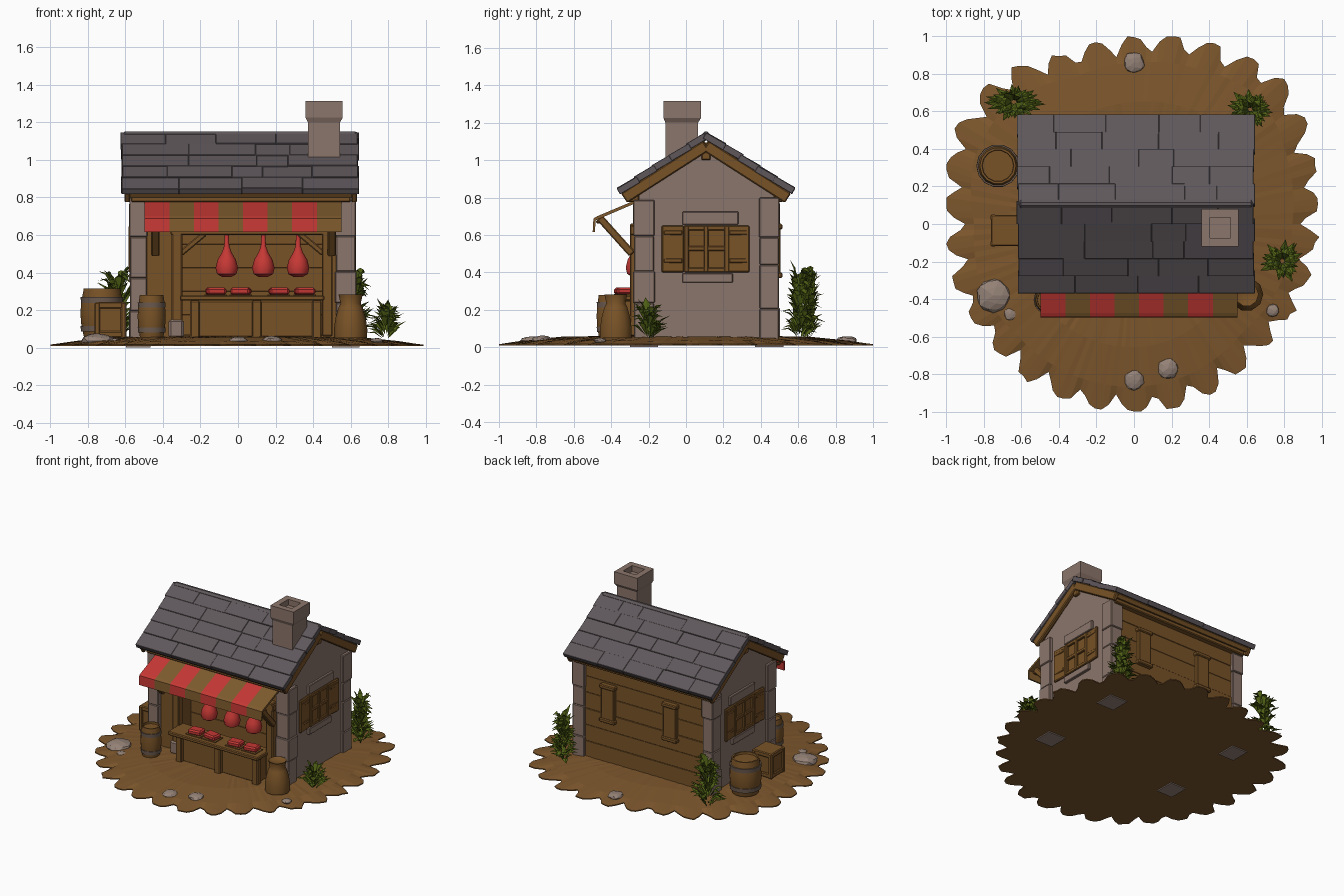
import bpy, bmesh, math, random
from mathutils import Matrix, Vector, Euler

random.seed(4)
if "Cube" in bpy.data.objects:
    bpy.data.objects.remove(bpy.data.objects["Cube"])


def material(name, rgb):
    m = bpy.data.materials.new(name)
    m.use_nodes = True
    m.diffuse_color = (*rgb, 1)
    m.node_tree.nodes["Principled BSDF"].inputs["Base Color"].default_value = (*rgb, 1)
    return m


EARTH = material("earth", (.205, .095, .026))
WOOD = material("wood", (.19, .086, .02))
SLATE = material("slate", (.115, .096, .105))
STONE = material("wall stone", (.26, .18, .147))
RED = material("red", (.56, .04, .035))
CANVAS = material("tan canvas", (.21, .105, .027))
LEAF = material("leaf green", (.085, .125, .008))
ROCK = material("rock", (.3, .225, .185))
IRON = material("hoop iron", (.15, .105, .08))
smooth_parts = []


def make(name, bm, mat, bevel=0):
    bmesh.ops.recalc_face_normals(bm, faces=bm.faces)
    me = bpy.data.meshes.new(name)
    bm.to_mesh(me)
    bm.free()
    me.materials.append(mat)
    ob = bpy.data.objects.new(name, me)
    bpy.context.scene.collection.objects.link(ob)
    if bevel:
        mod = ob.modifiers.new("bevel", 'BEVEL')
        mod.width, mod.segments = bevel, 1
    return ob


def box(name, c, s, mat, rot=(0, 0, 0), bevel=.006):
    bm = bmesh.new()
    m = Matrix.Translation(c) @ Euler(rot).to_matrix().to_4x4() @ Matrix.Diagonal((*s, 1))
    bmesh.ops.create_cube(bm, size=1, matrix=m)
    return make(name, bm, mat, bevel)


def span(name, x, y, z, mat, bevel=.006):
    r = (x, y, z)
    return box(name, [(a + b) / 2 for a, b in r], [b - a for a, b in r], mat, bevel=bevel)


def loft(name, rings, mat):
    """Closed skin through rings of equally many points, capped at both ends."""
    bm = bmesh.new()
    rings = [[bm.verts.new(p) for p in ring] for ring in rings]
    for a, b in zip(rings, rings[1:]):
        for j in range(len(a)):
            bm.faces.new((a[j], a[j - 1], b[j - 1], b[j]))
    bm.faces.new(rings[0])
    bm.faces.new(rings[-1])
    return make(name, bm, mat)


def prism(name, profile, x0, x1, mat):
    return loft(name, [[(x, y, z) for y, z in profile] for x in (x0, x1)], mat)


def lathe(name, profile, x, y, mat, steps=14):
    turns = [t * math.tau / steps for t in range(steps)]
    smooth_parts.append(loft(name, [[(x + r * math.cos(t), y + r * math.sin(t), z) for t in turns]
                                    for r, z in profile], mat))


# Ground: low mound with a scalloped rim
radii = [.98, 1.03, 1.11, 1.04, 1.0, .98, 1.08, 1.07, .99, 1.02, 1.0, 1.01, 1.01, .99, .95, .98]
lobe = (.91, .94, .99, 1, 1, .97)
cols = 30 * len(lobe)
rim = [random.uniform(-.012, .012) for _ in range(cols)]
rings = []
for frac, z in ((1, .008), (1, .016), (.86, .034), (.65, .055), (.3, .06)):
    ring = []
    for j in range(cols):
        k = j / cols * len(radii)
        i, t = int(k), k % 1
        r = radii[i] * (1 - t) + radii[(i + 1) % len(radii)] * t
        r *= lobe[j % len(lobe)] + rim[j] if frac == 1 else frac
        x, y = (max(-1, min(1, r * f(j / cols * math.tau))) for f in (math.cos, math.sin))
        ring.append((x, y, z + (random.uniform(-.002, .002) if frac < 1 else 0)))
    rings.append(ring)
loft("ground", rings, EARTH)

# Gable walls and stacked corner stones on footings
gable = [(-.25, .04), (.47, .04), (.47, .815), (.107, 1.05), (-.25, .815)]
prism("right_gable_wall", gable, .54, .605, STONE)
prism("left_gable_wall", gable, -.56, -.5, STONE)
for x0, x1 in ((-.577, -.485), (.52, .627)):
    for y0, y1 in ((-.28, -.17), (.39, .5)):
        span("footing", (x0 - .02, x1 + .02), (y0 - .02, y1 + .02), (0, .035), ROCK, 0)
        z = .03
        while z < .78:
            top = min(.8, z + random.uniform(.14, .26))
            j = random.uniform(-.004, .004)
            span("corner_stone", (x0 - j, x1 + j), (y0 - j, y1 + j), (z, top), STONE, .005)
            z = top

# Plank walls around a shallow shop alcove
for i in range(6):
    z = .05 + i * .125
    y = random.uniform(-.003, .003)
    span("back_plank", (-.49, .53), (.42, .478 + y), (z, z + .125), WOOD, .002)
    span("alcove_plank", (-.5, .54), (-.1, -.08 + y), (z, z + .125), WOOD, .002)
span("floor", (-.5, .54), (-.25, -.08), (.04, .07), WOOD)
span("front_wall_left", (-.49, -.33), (-.25, -.09), (.05, .8), WOOD)
span("front_wall_right", (.46, .53), (-.25, -.09), (.05, .8), WOOD)
span("front_wall_top", (-.49, .53), (-.25, -.09), (.63, .83), WOOD)
span("front_eave_beam", (-.57, .6), (-.31, -.25), (.775, .82), WOOD)
span("back_eave_beam", (-.57, .6), (.47, .52), (.775, .82), WOOD)

# Roof: boards below, rows of slate above
a = math.atan(.64)


def on_slope(s, d, drop):
    return .107 + s * d * math.cos(a), 1.132 - d * math.sin(a) - drop


for s in (-1, 1):
    box("roof_boards", (.015, *on_slope(s, .26, .042)), (1.2, .52, .04), WOOD, (-s * a, 0, 0))
    for x in (-.59, .62):
        box("barge_board", (x, *on_slope(s, .26, .055)), (.03, .52, .06), WOOD, (-s * a, 0, 0))
    for i in range(5):
        x = -.62 + random.uniform(-.006, .006)
        while x < .6:
            x1 = x + random.uniform(.16, .38)
            if x1 > .54:
                x1 = .64 + random.uniform(-.006, .006)
            box("roof_slate", ((x + x1) / 2, *on_slope(s, (i + .5) * .1095, random.uniform(-.003, .003))),
                (x1 - x, .124, .036), SLATE, (-s * a * random.uniform(.9, .95), 0, 0), .002)
            x = x1
box("ridge_beam", (.015, .107, 1.03), (1.22, .05, .06), WOOD)
box("ridge_slate", (.01, .107, 1.135), (1.255, .045, .035), SLATE, bevel=.015)


# Chimney: flared shaft, cap and sunken flue
def square(x0, x1, y0, y1, z):
    return [(x0, y0, z), (x1, y0, z), (x1, y1, z), (x0, y1, z)]


shaft, cap, flue = (.372, .543, -.11, .065), (.36, .558, -.12, .08), (.405, .513, -.075, .035)
loft("chimney", [square(*r, z) for r, z in
                 ((shaft, .95), (shaft, 1.2), (cap, 1.225), (cap, 1.315), (flue, 1.315), (flue, 1.27))], STONE)

# Striped awning and its braces
sheet = [(-.28, .782), (-.475, .7), (-.495, .688), (-.499, .617),
         (-.487, .617), (-.483, .678), (-.28, .765)]
for i in range(8):
    x = -.497 + i * .131
    prism("awning_stripe", sheet, x, x + .131, CANVAS if i % 2 else RED)
for x in (-.44, .5):
    box("awning_brace", (x, -.375, .595), (.045, .26, .04), WOOD, (-.84, 0, 0))
box("awning_bar", (.025, -.47, .67), (1.0, .02, .02), WOOD)

# Shop front posts with a stone foot and diagonal braces
for x, s in ((-.325, 1), (.475, -1)):
    span("shop_post", (x - .028, x + .028), (-.3, -.24), (.06, .66), WOOD)
    box("post_brace", (x + s * .085, -.27, .555), (.17, .03, .03), WOOD, (0, -s * .7, 0))
span("post_foot", (-.37, -.288), (-.31, -.23), (.05, .15), STONE, .012)
span("shop_lintel", (-.36, .51), (-.3, -.24), (.6, .65), WOOD)

# Counter with cuts of meat, and hanging joints
span("counter_top", (-.31, .46), (-.42, -.24), (.25, .278), WOOD)
span("counter_body", (-.24, .43), (-.37, -.25), (.055, .25), WOOD)
for x in (-.23, .1, .42):
    span("counter_leg", (x - .025, x + .025), (-.4, -.35), (.05, .25), WOOD)
for x in (-.118, .015, .218, .355):
    span("meat_tray", (x - .06, x + .06), (-.385, -.29), (.278, .284), WOOD, 0)
    box("meat_cut", (x, -.337, .3), (.105, .08, .038), RED, (0, 0, random.uniform(-.2, .2)), .01)
joint = [(.025, .377), (.052, .392), (.06, .425), (.049, .468), (.027, .505), (.014, .54), (.011, .6)]
for x in (-.06, .135, .32):
    lathe("hanging_meat", joint, x, -.265, RED, 10)

# Side windows with shutters
for x, s in ((.605, 1), (-.56, -1)):
    def plate(name, y0, y1, z0, z1, depth, mat=WOOD):
        span(name, sorted((x - s * .01, x + s * depth)), (y0, y1), (z0, z1), mat, .004)
    plate("window_pane", .0, .22, .41, .64, .006)
    for y in (-.01, .095, .205):
        plate("window_upright", y, y + .025, .4, .65, .022)
    for z in (.4, .515, .625):
        plate("window_rail", -.01, .23, z, z + .025, .02)
    for y in (-.07, .28):
        box("shutter", (x + s * .01, y, .525), (.02, .12, .25), WOOD,
            (0, 0, s * math.copysign(.06, .1 - y)))
        for z in (.45, .6):
            plate("shutter_batten", y - .05, y + .05, z, z + .025, .024)
    plate("window_lintel", -.02, .28, .655, .725, .018, STONE)
    plate("window_sill", -.02, .25, .345, .395, .02, STONE)

# Narrow back windows with shutters
for x in (.32, -.21):
    span("back_shutter", (x - .055, x + .055), (.46, .505), (.39, .64), WOOD)
    for z in (.37, .63):
        span("back_window_ledge", (x - .065, x + .065), (.46, .515), (z, z + .03), WOOD)

# Barrels, crate and sack
staves = ((.82, 0), (.95, .25), (1, .5), (.95, .75), (.84, 1), (.74, 1), (.72, .94))
for x, y, r, h in ((-.725, .31, .115, .265), (-.46, -.405, .075, .23)):
    z = .05
    lathe("barrel", [(r * k, z + h * t) for k, t in staves], x, y, WOOD)
    for t in (.2, .78):
        lathe("barrel_hoop", [(r * k, z + h * (t + d)) for k, d in
                              ((.9, -.07), (.97, -.07), (.99, .05), (.9, .05))], x, y, IRON)
cx, cy = -.68, -.035
box("crate", (cx, cy, .145), (.145, .145, .18), WOOD)
for z in (.07, .225):
    box("crate_rim", (cx, cy, z), (.165, .165, .035), WOOD)
for i in (-1, 1):
    for j in (-1, 1):
        box("crate_post", (cx + i * .07, cy + j * .07, .145), (.03, .03, .19), WOOD)
lathe("sack", [(.088, .05), (.089, .1), (.08, .16), (.064, .215), (.054, .235), (.064, .282), (.04, .27)],
      .6, -.375, WOOD, 10)

# Rocks
for x, y, r in ((0, .86, .058), (-.75, -.38, .095), (0, -.83, .055), (.18, -.77, .06),
                (.74, -.46, .035), (-.66, -.48, .035)):
    bm = bmesh.new()
    bmesh.ops.create_icosphere(bm, subdivisions=2, radius=r)
    for v in bm.verts:
        v.co *= random.uniform(.88, 1.06)
        v.co = (v.co.x + x, v.co.y + y, max(.01, .035 + v.co.z * .45))
    make("rock", bm, ROCK)

# Spiky bushes made of bent leaf blades
for x, y, rx, ry, h, n in ((-.64, .65, .155, .1, .4, 90), (.62, .61, .12, .11, .4, 90),
                           (.79, -.2, .115, .12, .16, 55)):
    bm = bmesh.new()
    for i in range(n):
        t = i / n
        az = random.uniform(0, math.tau)
        out = Vector((math.cos(az), math.sin(az), 0))
        side = Vector((-out.y, out.x, 0)) * random.uniform(.015, .023)
        reach = Vector((out.x * rx, out.y * ry, 0)) * random.uniform(.65, 1) * (1 - .4 * t)
        base = Vector((x, y, .045 + t * h * .7)) + reach * .15
        up = Vector((0, 0, random.uniform(.03, .07) + t * h * .1))
        mid = base + reach * .5 + up
        tip = base + reach + up * random.uniform(.6, 1.5)
        b, l, q, e, c = (bm.verts.new(p) for p in
                         (base, mid + side, mid - side, tip, mid + Vector((0, 0, .008))))
        for f in ((b, l, c), (b, c, q), (l, e, c), (c, e, q)):
            bm.faces.new(f)
    make("bush", bm, LEAF)

# Smooth shading on the turned parts
bpy.ops.object.select_all(action='DESELECT')
for ob in smooth_parts:
    ob.select_set(True)
bpy.context.view_layer.objects.active = smooth_parts[0]
bpy.ops.object.shade_smooth_by_angle(angle=.7)
